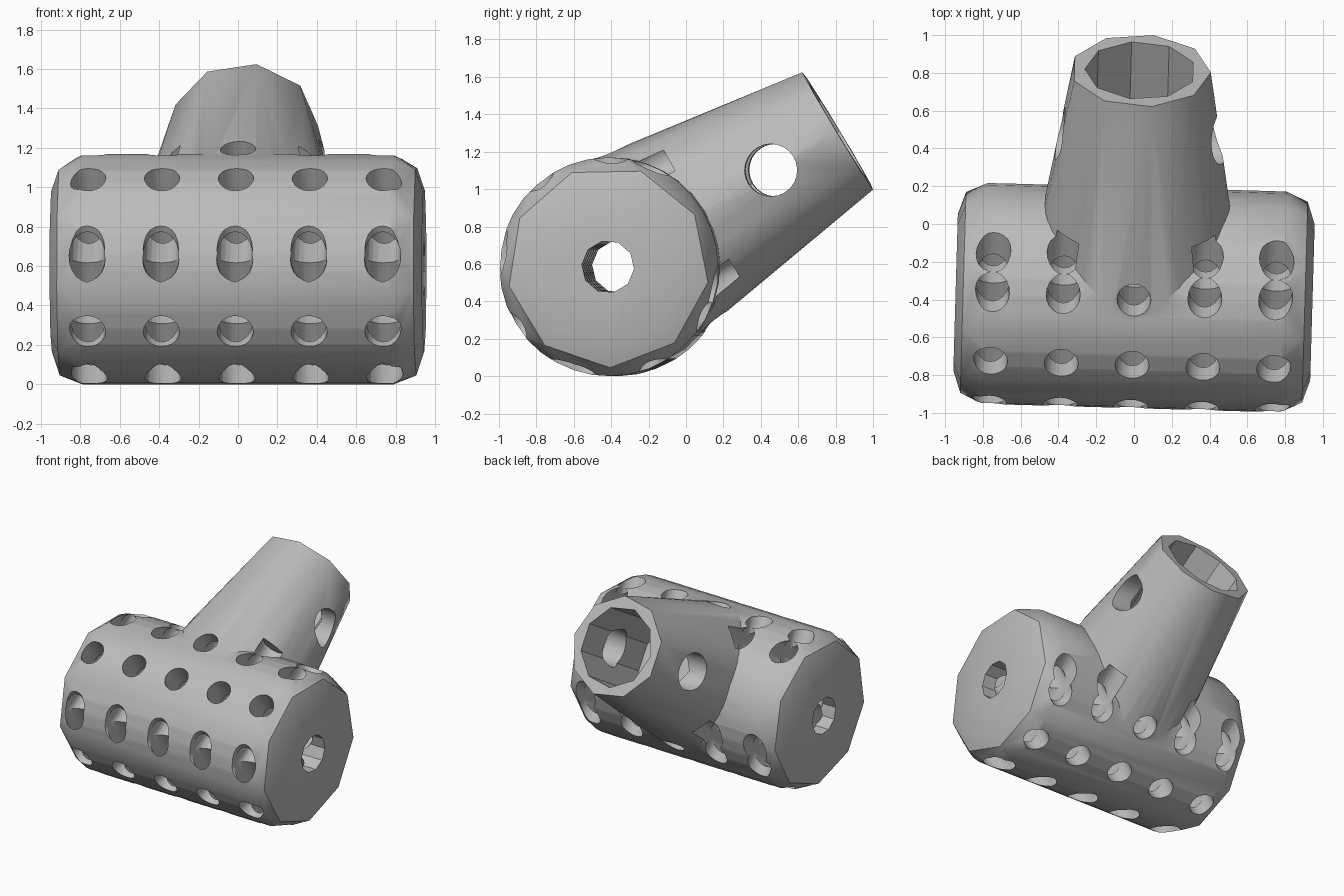
import bpy
import bmesh
from math import radians, pi
from mathutils import Matrix, Vector

cube = bpy.data.objects.get("Cube")
if cube:
    bpy.data.objects.remove(cube, do_unlink=True)

grey = bpy.data.materials.new("plain grey")
grey.use_nodes = True
grey.diffuse_color = (0.5, 0.5, 0.5, 1)
grey.node_tree.nodes["Principled BSDF"].inputs["Base Color"].default_value = (0.5, 0.5, 0.5, 1)

# Tilted frame: x along the drum, y along the handle, z across both
FRAME = (Matrix.Translation((0, -0.39, 0.585))
         @ Matrix.Rotation(radians(-1.65), 4, 'Z')
         @ Matrix.Rotation(radians(31.1), 4, 'X'))
AXES = {'X': Matrix.Rotation(pi / 2, 4, 'Y'),
        'Y': Matrix.Rotation(-pi / 2, 4, 'X'),
        'Z': Matrix.Identity(4)}


def finish(bm, name):
    bmesh.ops.recalc_face_normals(bm, faces=bm.faces)
    mesh = bpy.data.meshes.new(name)
    bm.to_mesh(mesh)
    bm.free()
    mesh.materials.append(grey)
    obj = bpy.data.objects.new(name, mesh)
    obj.matrix_world = FRAME
    bpy.context.collection.objects.link(obj)
    return obj


def add_rod(bm, axis, centre, start, end, radius, sides, turn=0):
    """Prism along one frame axis, through centre."""
    offset = Vector(centre)
    offset["XYZ".index(axis)] = (start + end) / 2
    matrix = Matrix.Translation(offset) @ AXES[axis] @ Matrix.Rotation(turn, 4, 'Z')
    bmesh.ops.create_cone(bm, cap_ends=True, segments=sides, radius1=radius,
                          radius2=radius, depth=end - start, matrix=matrix)


def hull(name, axis, rings):
    """Convex skin over rings given as (position, radius, sides, turn)."""
    bm = bmesh.new()
    for position, radius, sides, turn in rings:
        matrix = (AXES[axis] @ Matrix.Translation((0, 0, position))
                  @ Matrix.Rotation(turn, 4, 'Z'))
        bmesh.ops.create_circle(bm, segments=sides, radius=radius, matrix=matrix)
    bmesh.ops.convex_hull(bm, input=bm.verts)
    bmesh.ops.dissolve_limit(bm, angle_limit=radians(0.5),
                             verts=bm.verts, edges=bm.edges)
    return finish(bm, name)


def combine(target, other, operation):
    mod = target.modifiers.new(operation.lower(), 'BOOLEAN')
    mod.operation = operation
    mod.solver = 'EXACT'
    mod.object = other
    other.hide_render = True
    bpy.context.view_layer.objects.active = target
    bpy.ops.object.modifier_apply(modifier=mod.name)
    bpy.data.objects.remove(other, do_unlink=True)


# Round drum closing to nine-sided end faces
half = [(0.945, 0.42, 9, 0), (0.905, 0.54, 9, 0), (0.79, 0.585, 36, 0)]
body = hull("drum_and_handle", 'X',
            half + [(-x, r, sides, turn) for x, r, sides, turn in half])

# Handle, round at the drum and nine-sided at its mouth
handle = hull("handle", 'Y', [(0.0, 0.58, 36, 0), (1.405, 0.372, 9, -pi / 2)])
combine(body, handle, 'UNION')

# Socket in the handle end
bm = bmesh.new()
add_rod(bm, 'Y', (0, 0, 0), 0.6, 1.6, 0.295, 9, pi / 2)
combine(body, finish(bm, "socket_cutter"), 'DIFFERENCE')

# Bore through the drum and cross hole through the handle
bm = bmesh.new()
add_rod(bm, 'X', (0, 0, 0), -1.2, 1.2, 0.14, 10)
add_rod(bm, 'X', (0, 1.0, 0), -1.2, 1.2, 0.14, 24)
combine(body, finish(bm, "bore_cutter"), 'DIFFERENCE')

# Two crossing grids of holes through the drum
columns = [i * 0.375 for i in range(-2, 3)]
bm = bmesh.new()
for x in columns:
    for z in (-0.38, -0.02, 0.34):
        add_rod(bm, 'Y', (x, 0, z), -0.7, 0.56, 0.092, 20)
combine(body, finish(bm, "long_hole_cutter"), 'DIFFERENCE')
bm = bmesh.new()
for x in columns:
    for y in (-0.44, -0.07, 0.305):
        add_rod(bm, 'Z', (x, y, 0), -0.7, 0.7, 0.09, 20)
combine(body, finish(bm, "cross_hole_cutter"), 'DIFFERENCE')

# Smooth shading with sharp edges kept
bpy.ops.object.select_all(action='DESELECT')
body.select_set(True)
bpy.context.view_layer.objects.active = body
bpy.ops.object.shade_smooth_by_angle(angle=radians(30))
